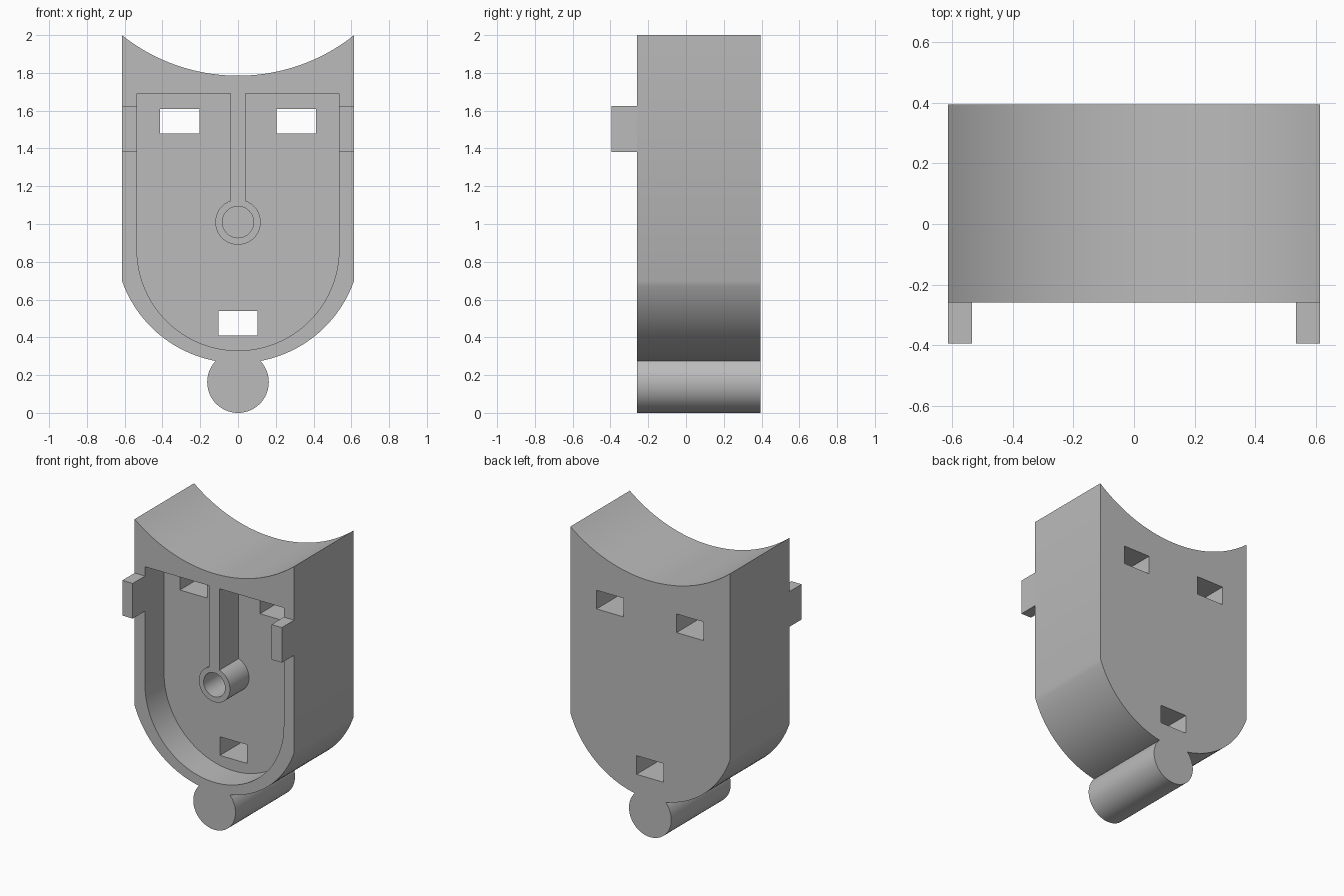
import bpy
import bmesh
from math import sin, cos, asin, atan2, pi, radians

if "Cube" in bpy.data.objects:
    bpy.data.objects.remove(bpy.data.objects["Cube"])

FRONT, FLOOR, BACK = -0.26, -0.05, 0.395
HALF, INNER = 0.615, 0.535

grey = bpy.data.materials.new("plain grey")
grey.use_nodes = True
colour = (0.5, 0.5, 0.5, 1)
grey.diffuse_color = colour
grey.node_tree.nodes["Principled BSDF"].inputs["Base Color"].default_value = colour


def arc(cz, r, start, end, steps):
    """Points on a circle centred on x = 0."""
    return [(r * cos(start + (end - start) * i / steps),
             cz + r * sin(start + (end - start) * i / steps)) for i in range(steps + 1)]


def prism(name, outline, y0, y1):
    """Extrude an x-z outline from y0 to y1."""
    bm = bmesh.new()
    face = bm.faces.new([bm.verts.new((x, y0, z)) for x, z in outline])
    ext = bmesh.ops.extrude_face_region(bm, geom=[face])
    verts = [v for v in ext["geom"] if isinstance(v, bmesh.types.BMVert)]
    bmesh.ops.translate(bm, verts=verts, vec=(0, y1 - y0, 0))
    bmesh.ops.recalc_face_normals(bm, faces=bm.faces)
    mesh = bpy.data.meshes.new(name)
    bm.to_mesh(mesh)
    bm.free()
    obj = bpy.data.objects.new(name, mesh)
    bpy.context.collection.objects.link(obj)
    mesh.materials.append(grey)
    return obj


def rect(x0, x1, z0, z1):
    return [(x0, z0), (x1, z0), (x1, z1), (x0, z1)]


def cut(target, name, outline, y0, y1):
    cutter = prism(name, outline, y0, y1)
    cutter.hide_render = True
    mod = target.modifiers.new(name, 'BOOLEAN')
    mod.operation = 'DIFFERENCE'
    mod.solver = 'EXACT'
    mod.object = cutter
    bpy.context.view_layer.objects.active = target
    bpy.ops.object.modifier_apply(modifier=name)
    bpy.data.objects.remove(cutter)


# Body outline: concave top, straight sides, rounded base, round knob
top_z, top_r = 2.772, 0.987
base_z, base_r = 0.915, 0.651
knob_z, knob_r = 0.163, 0.163
neck_x, neck_z = 0.118, 0.275
top_a = asin(HALF / top_r)
side_a = atan2(0.70 - base_z, HALF)
neck_a = atan2(neck_z - base_z, neck_x)
knob_a = atan2(neck_z - knob_z, neck_x)
outline = arc(top_z, top_r, -pi / 2 - top_a, -pi / 2 + top_a, 40)
outline += arc(base_z, base_r, side_a, neck_a, 20)
outline += arc(knob_z, knob_r, knob_a, -pi - knob_a, 48)[1:-1]
outline += arc(base_z, base_r, -pi - neck_a, -pi - side_a, 20)
body = prism("body", outline, FRONT, BACK)

# Recess that leaves a central bar and a round post standing
bar, post_z, post_r = 0.04, 1.01, 0.12
gap = asin(bar / post_r)
recess = [(bar, 1.69), (INNER, 1.69)]
recess += arc(0.865, INNER, 0, -pi, 48)
recess += [(-INNER, 1.69), (-bar, 1.69)]
recess += arc(post_z, post_r, pi / 2 + gap, 2.5 * pi - gap, 40)
cut(body, "recess", recess, FRONT - 0.1, FLOOR)

# Bore in the post
cut(body, "bore", arc(post_z, 0.083, 0, 2 * pi, 40)[:-1], FRONT - 0.1, FLOOR)

# Rectangular through slots
for i, (x0, x1, z0, z1) in enumerate([(0.204, 0.413, 1.48, 1.61),
                                      (-0.413, -0.204, 1.48, 1.61),
                                      (-0.104, 0.104, 0.41, 0.54)]):
    cut(body, "slot_%d" % i, rect(x0, x1, z0, z1), FRONT - 0.1, BACK + 0.1)

# Tabs on the front rim
left_tab = prism("left_tab", rect(INNER, HALF, 1.38, 1.625), -0.395, FRONT)
right_tab = prism("right_tab", rect(-HALF, -INNER, 1.38, 1.625), -0.395, FRONT)

# Smooth curved walls, keep edges sharp
bpy.ops.object.select_all(action='DESELECT')
body.select_set(True)
bpy.context.view_layer.objects.active = body
bpy.ops.object.shade_smooth_by_angle(angle=radians(25))
